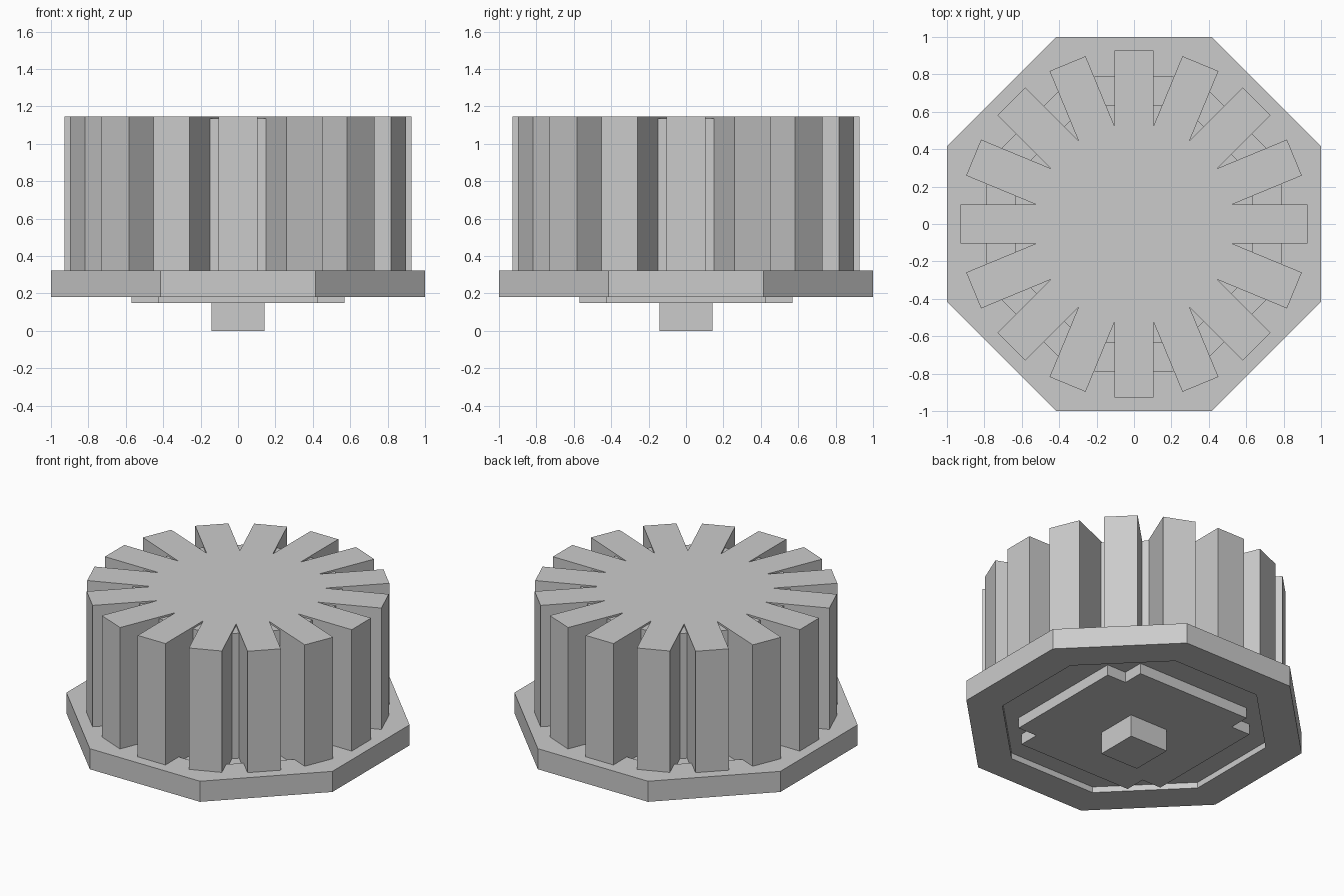
import bpy, bmesh, math

if "Cube" in bpy.data.objects:
    bpy.data.objects.remove(bpy.data.objects["Cube"])


def prism(name, loop, z0, z1):
    """Extrude a closed outline between two heights."""
    bm = bmesh.new()
    face = bm.faces.new([bm.verts.new((x, y, z0)) for x, y in loop])
    top = bmesh.ops.extrude_face_region(bm, geom=[face])
    bmesh.ops.translate(bm, vec=(0, 0, z1 - z0),
                        verts=[v for v in top["geom"] if isinstance(v, bmesh.types.BMVert)])
    bmesh.ops.recalc_face_normals(bm, faces=bm.faces)
    return finish(name, bm)


def finish(name, bm):
    mesh = bpy.data.meshes.new(name)
    bm.to_mesh(mesh)
    bm.free()
    obj = bpy.data.objects.new(name, mesh)
    bpy.context.collection.objects.link(obj)
    return obj


def octagon(apothem):
    r = apothem / math.cos(math.pi / 8)
    return [(r * math.cos(math.pi / 8 + i * math.pi / 4),
             r * math.sin(math.pi / 8 + i * math.pi / 4)) for i in range(8)]


def octagon_ring(name, outer, inner, z0, z1):
    bm = bmesh.new()
    rows = [[bm.verts.new((x, y, z)) for x, y in octagon(a)]
            for a, z in ((outer, z0), (outer, z1), (inner, z1), (inner, z0))]
    for k in range(4):
        a, b = rows[k], rows[(k + 1) % 4]
        for i in range(8):
            j = (i + 1) % 8
            bm.faces.new((a[i], a[j], b[j], b[i]))
    bmesh.ops.recalc_face_normals(bm, faces=bm.faces)
    return finish(name, bm)


# Flange around a thinner floor plate, recessed above and below
octagon_ring("base_flange", 1.0, 0.785, 0.182, 0.322)
prism("floor_plate", octagon(0.785), 0.222, 0.285)

# Sixteen radial fins as a single star-shaped outline
HALF, REACH = 0.104, 0.928
valley = HALF / math.sin(math.pi / 16)
star = []
for i in range(16):
    a = i * math.pi / 8
    c, s = math.cos(a), math.sin(a)
    for side in (-HALF, HALF):
        star.append((REACH * c - side * s, REACH * s + side * c))
    m = a + math.pi / 16
    star.append((valley * math.cos(m), valley * math.sin(m)))
prism("cooling_fins", star, 0.27, 1.147)

# Octagonal core filling the roots of the slots
prism("fin_core", octagon(0.633), 0.27, 1.135)

# Underside pad with notched corners
W, N = 0.57, 0.427
quarter = [(W, -N), (W, N), (N, N)]
pad = []
for i in range(4):
    c, s = round(math.cos(i * math.pi / 2)), round(math.sin(i * math.pi / 2))
    pad += [(x * c - y * s, x * s + y * c) for x, y in quarter]
prism("bottom_pad", pad, 0.15, 0.24)

# Square plug at the bottom centre
P = 0.143
prism("bottom_plug", [(-P, -P), (P, -P), (P, P), (-P, P)], 0.0, 0.17)
